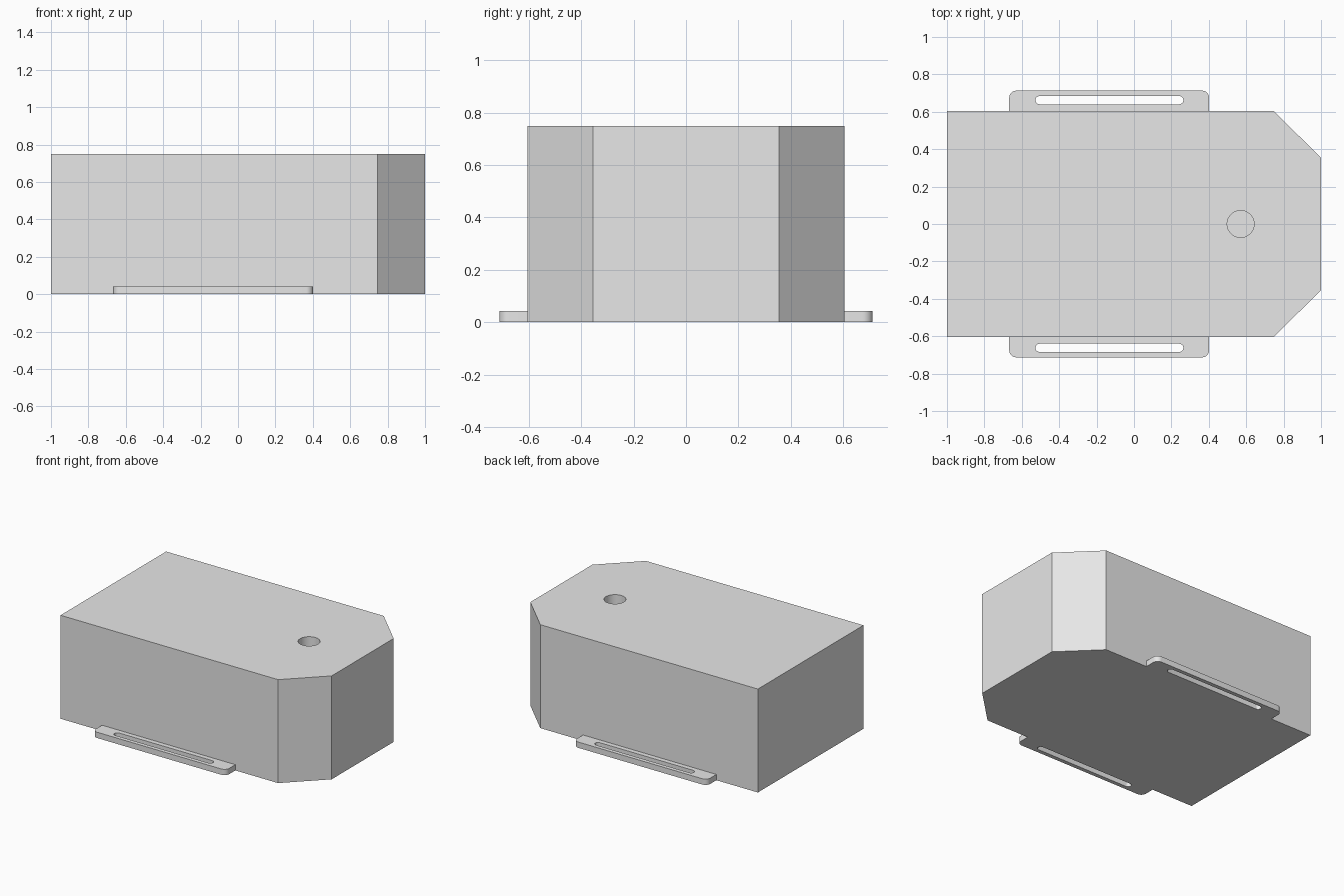
import bpy
import bmesh
from math import cos, sin, pi

cube = bpy.data.objects.get("Cube")
if cube:
    bpy.data.objects.remove(cube, do_unlink=True)

# Single plain grey finish
grey = bpy.data.materials.new("light_grey")
grey.use_nodes = True
grey.diffuse_color = (0.8, 0.8, 0.8, 1)
grey.node_tree.nodes["Principled BSDF"].inputs["Base Color"].default_value = grey.diffuse_color


def prism(name, outline, z0, z1):
    """Extrude a flat outline between two heights."""
    bm = bmesh.new()
    base = bm.faces.new([bm.verts.new((x, y, z0)) for x, y in outline])
    top = bmesh.ops.extrude_face_region(bm, geom=[base], use_keep_orig=True)["geom"]
    bmesh.ops.translate(bm, vec=(0, 0, z1 - z0),
                        verts=[v for v in top if isinstance(v, bmesh.types.BMVert)])
    bmesh.ops.recalc_face_normals(bm, faces=bm.faces)
    mesh = bpy.data.meshes.new(name)
    bm.to_mesh(mesh)
    bm.free()
    mesh.materials.append(grey)
    obj = bpy.data.objects.new(name, mesh)
    bpy.context.collection.objects.link(obj)
    return obj


def arc(cx, cy, r, start, end, steps):
    angles = [start + (end - start) * i / steps for i in range(steps + 1)]
    return [(cx + r * cos(a), cy + r * sin(a)) for a in angles]


def activate(obj):
    bpy.ops.object.select_all(action='DESELECT')
    obj.select_set(True)
    bpy.context.view_layer.objects.active = obj


def cut(obj, cutter):
    """Subtract the cutter for good, then discard it."""
    cutter.hide_render = True
    activate(obj)
    mod = obj.modifiers.new("cut", 'BOOLEAN')
    mod.operation = 'DIFFERENCE'
    mod.solver = 'EXACT'
    mod.object = cutter
    bpy.ops.object.modifier_apply(modifier=mod.name)
    bpy.data.objects.remove(cutter, do_unlink=True)


def smooth(obj):
    activate(obj)
    bpy.ops.object.shade_smooth_by_angle(angle=pi / 6)


# Main block with two chamfered corners and a blind round hole on top
W, H, CX, CY = 0.605, 0.75, 0.745, 0.355
body = prism("body", [(-1, -W), (CX, -W), (1, -CY), (1, CY), (CX, W), (-1, W)], 0, H)
hole = prism("hole_cutter", arc(0.57, 0, 0.072, 0, 2 * pi, 48)[:-1], H - 0.2, H + 0.1)
cut(body, hole)
smooth(body)

# Slotted strap lug with rounded outer corners, mirrored to the other side
X0, X1, Y1, R, T = -0.667, 0.402, 0.713, 0.038, 0.042
lug = prism("strap_lug",
            [(X0, W), (X1, W)]
            + arc(X1 - R, Y1 - R, R, 0, pi / 2, 8)
            + arc(X0 + R, Y1 - R, R, pi / 2, pi, 8), 0, T)
SY, SR = 0.662, 0.022
slot = prism("slot_cutter",
             arc(0.242, SY, SR, -pi / 2, pi / 2, 10)
             + arc(-0.505, SY, SR, pi / 2, 3 * pi / 2, 10), -0.1, T + 0.1)
cut(lug, slot)
mirror = lug.modifiers.new("mirror", 'MIRROR')
mirror.use_axis = (False, True, False)
mirror.use_mirror_merge = False
bpy.ops.object.modifier_apply(modifier=mirror.name)
lug.name = "strap_lugs"
smooth(lug)
